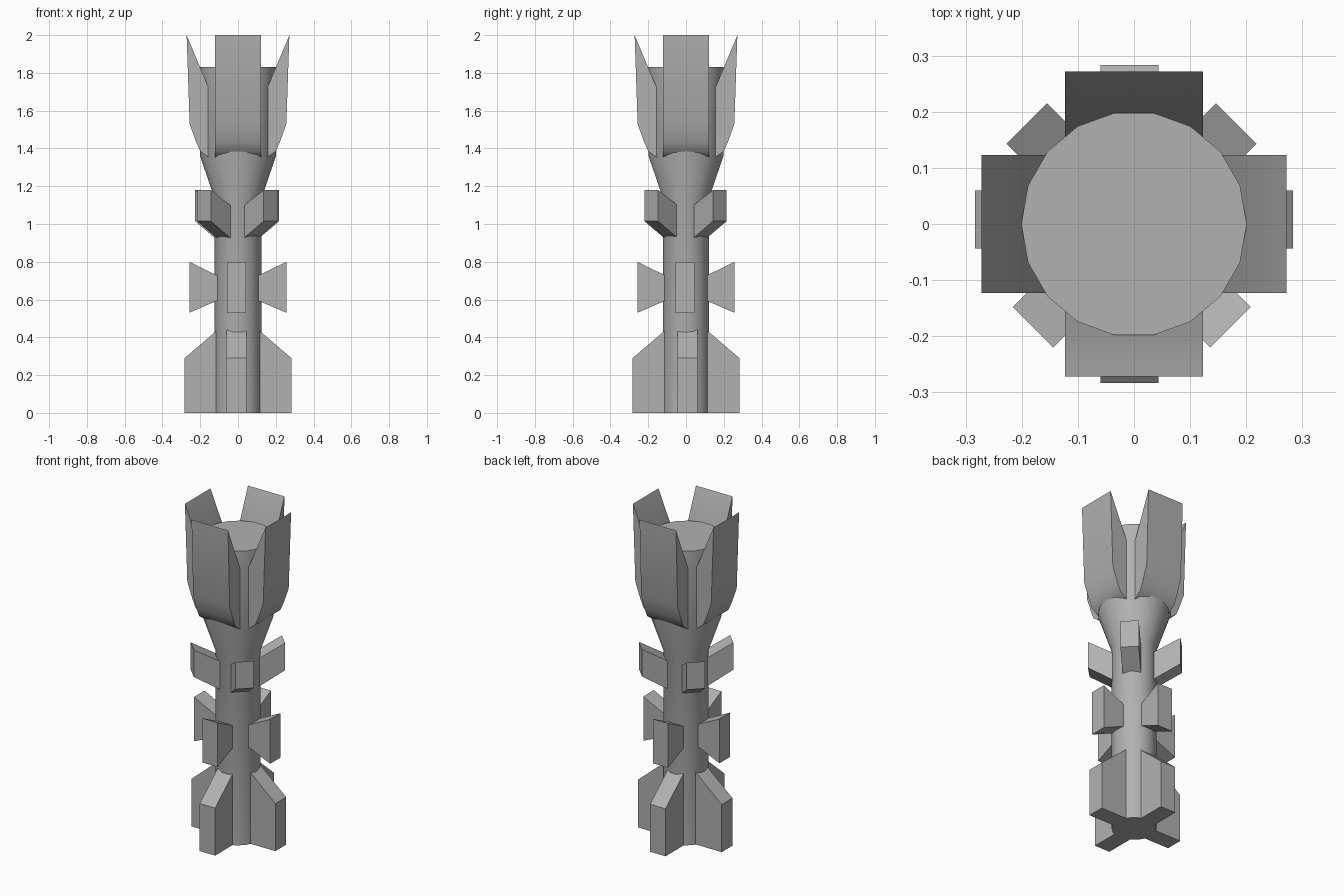
import bpy, bmesh, math
from mathutils import Vector, Matrix

if "Cube" in bpy.data.objects:
    bpy.data.objects.remove(bpy.data.objects["Cube"])

# Mid-grey finish shared by every part
grey = bpy.data.materials.new("mid_grey")
grey.diffuse_color = (0.44, 0.44, 0.44, 1)
grey.use_nodes = True
grey.node_tree.nodes["Principled BSDF"].inputs["Base Color"].default_value = grey.diffuse_color


def finish(name, bm, smooth=None):
    bmesh.ops.recalc_face_normals(bm, faces=bm.faces)
    me = bpy.data.meshes.new(name)
    bm.to_mesh(me)
    bm.free()
    me.materials.append(grey)
    ob = bpy.data.objects.new(name, me)
    bpy.context.collection.objects.link(ob)
    if smooth:
        bpy.ops.object.select_all(action='DESELECT')
        bpy.context.view_layer.objects.active = ob
        ob.select_set(True)
        bpy.ops.object.shade_smooth_by_angle(angle=math.radians(smooth))
    return ob


def lathe(name, profile, sides):
    """Closed turned body from (radius, z) points."""
    bm = bmesh.new()
    rings = [[bm.verts.new((r * math.cos(2 * math.pi * i / sides),
                            r * math.sin(2 * math.pi * i / sides), z))
              for i in range(sides)] for r, z in profile]
    for a, b in zip(rings, rings[1:]):
        for i in range(sides):
            j = (i + 1) % sides
            bm.faces.new((a[i], a[j], b[j], b[i]))
    bm.faces.new(rings[0][::-1])
    bm.faces.new(rings[-1])
    return finish(name, bm, 30)


def fin(name, profile, angle, half, shift=(0, 0), smooth=None):
    """Extrude a (radius, z) outline sideways, then turn it about z."""
    bm = bmesh.new()
    face = bm.faces.new([bm.verts.new((r, -half, z)) for r, z in profile])
    ext = bmesh.ops.extrude_face_region(bm, geom=[face])
    moved = [v for v in ext["geom"] if isinstance(v, bmesh.types.BMVert)]
    bmesh.ops.translate(bm, verts=moved, vec=(0, 2 * half, 0))
    turn = Matrix.Rotation(math.radians(angle), 4, 'Z')
    bm.transform(Matrix.Translation(Vector((*shift, 0))) @ turn)
    return finish(name, bm, smooth)


# Shaft with flared head
lathe("shaft", [(0.124, 0), (0.124, 1.135), (0.201, 1.36), (0.201, 1.83)], 18)

# Outlines as (radius, z)
panel = [(0.272, 2.0), (0.256, 1.53), (0.222, 1.435), (0.2, 1.385),
         (0.158, 1.355), (0.14, 1.345), (0.14, 1.685)]
middle = [(0.257, 0.53), (0.257, 0.80), (0.09, 0.718), (0.09, 0.602)]
base = [(0.283, 0), (0.283, 0.29), (0.09, 0.455), (0.09, 0)]
diagonal = [(0.256, 1.015), (0.256, 1.18), (0.09, 1.088), (0.09, 0.915)]

# Four-way parts on the main axes
for side, angle in (("right", 0), ("back", 90), ("left", 180), ("front", 270)):
    across = angle % 180 == 90
    fin(side + "_head_panel", panel, angle, 0.123, smooth=45)
    fin(side + "_middle_fin", middle, angle, 0.051, (-0.008, 0) if across else (-0.001, -0.005))
    fin(side + "_base_fin", base, angle, 0.052, (-0.008, 0) if across else (0, 0.008))

# Diagonal brackets
for name, angle, shift in (("back_right", 45, (0.001, -0.002)), ("back_left", 135, (-0.010, -0.002)),
                           ("front_left", 225, (0.001, -0.003)), ("front_right", 315, (-0.009, -0.003))):
    fin(name + "_bracket", diagonal, angle, 0.051, shift)
